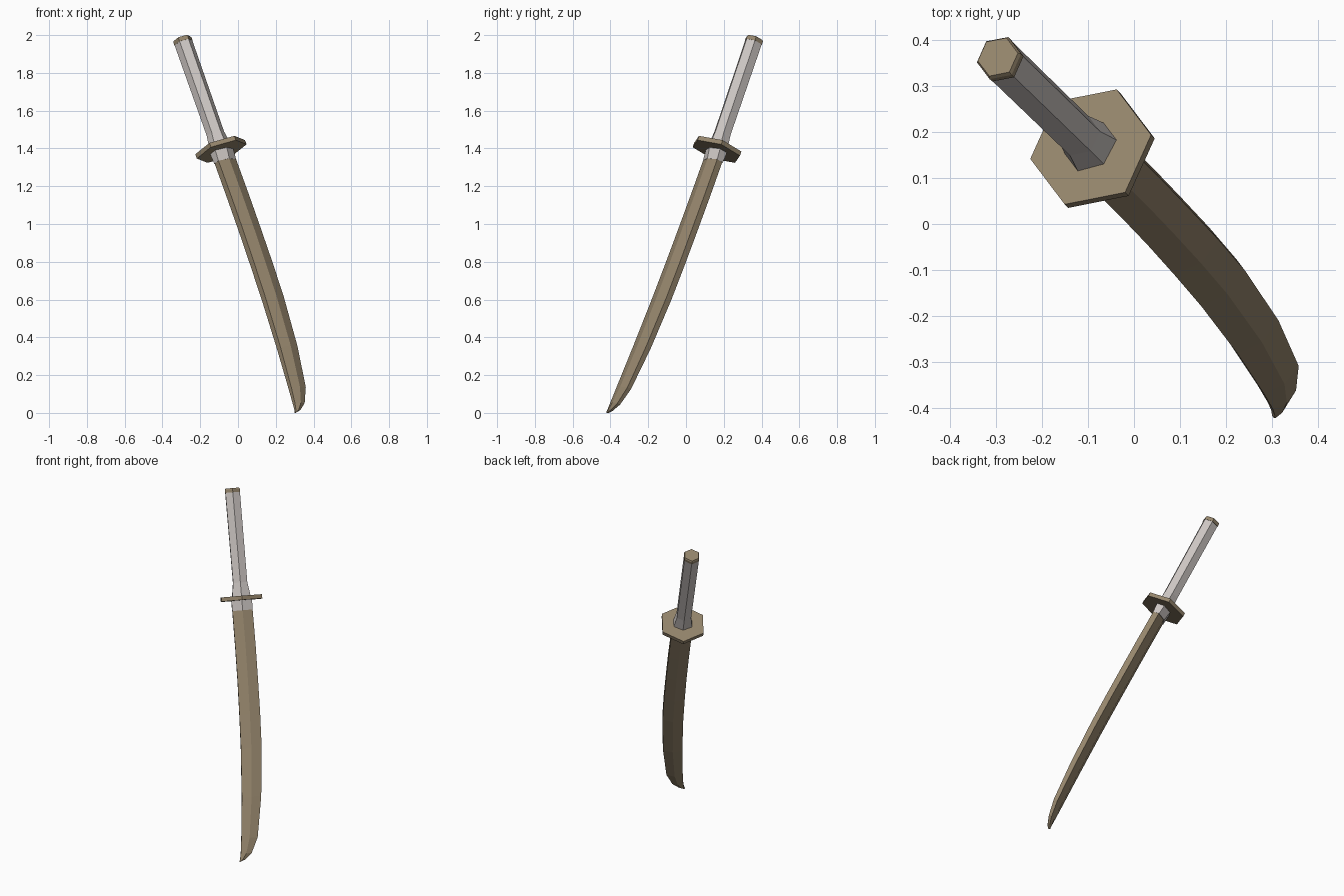
import bpy, bmesh, math
from mathutils import Vector

if "Cube" in bpy.data.objects:
    bpy.data.objects.remove(bpy.data.objects["Cube"])

# Sword frame: D runs from pommel to tip, N is the blade's flat side, W its width
D = Vector((0.316, -0.306, -0.898)).normalized()
N = Vector((0.545, -0.72, 0.43))
N = (N - N.dot(D) * D).normalized()
W = N.cross(D)
ORIGIN = Vector((-0.0944, 0.168, 1.4065))   # centre of the guard's upper face


def material(name, rgb):
    m = bpy.data.materials.new(name)
    m.diffuse_color = (*rgb, 1)
    m.use_nodes = True
    m.node_tree.nodes["Principled BSDF"].inputs["Base Color"].default_value = m.diffuse_color
    return m


BROWN = material("bronze brown", (0.30, 0.235, 0.15))
GREY = material("pale grey", (0.60, 0.56, 0.54))


def hex_loft(name, rings, mat, drift=0.0):
    """Six-sided loft; each ring is (s, w_min, w_max, half_thickness)."""
    bm = bmesh.new()
    loops = []
    for s, lo, hi, t in rings:
        mid, half = (lo + hi) / 2, (hi - lo) / 2
        loop = []
        for k in range(6):
            a = math.radians(30 + 60 * k)
            w = mid + half * math.cos(a) / math.cos(math.radians(30))
            n = t * math.sin(a) + drift * s
            loop.append(bm.verts.new(ORIGIN + w * W + n * N + s * D))
        loops.append(loop)
    for a, b in zip(loops, loops[1:]):
        for k in range(6):
            j = (k + 1) % 6
            bm.faces.new((a[k], a[j], b[j], b[k]))
    bm.faces.new(loops[0][::-1])
    bm.faces.new(loops[-1])
    bmesh.ops.recalc_face_normals(bm, faces=bm.faces)
    me = bpy.data.meshes.new(name)
    bm.to_mesh(me)
    bm.free()
    me.materials.append(mat)
    ob = bpy.data.objects.new(name, me)
    bpy.context.collection.objects.link(ob)
    return ob


def sym(s, half, t):
    return (s, -half, half, t)


# Pommel cap with a bevelled top
hex_loft("pommel_cap", [sym(-0.64, 0.040, 0.046), sym(-0.632, 0.044, 0.051),
                        sym(-0.615, 0.044, 0.051)], BROWN)
# Grip, flaring where it meets the guard
hex_loft("grip", [sym(-0.615, 0.043, 0.049), sym(-0.08, 0.042, 0.047),
                  sym(0.0, 0.054, 0.052)], GREY)
# Hexagonal guard
hex_loft("guard", [sym(0.0, 0.121, 0.138), sym(0.025, 0.121, 0.138)], BROWN)
# Collar below the guard
hex_loft("collar", [sym(0.025, 0.061, 0.050), sym(0.085, 0.0605, 0.040)], GREY)
# Curved blade closing to a point
hex_loft("blade", [
    (0.085, -0.060, 0.060, 0.037),
    (0.30, -0.061, 0.060, 0.037),
    (0.50, -0.064, 0.057, 0.037),
    (0.70, -0.070, 0.053, 0.036),
    (0.90, -0.078, 0.045, 0.035),
    (1.19, -0.097, 0.018, 0.032),
    (1.43, -0.120, -0.023, 0.025),
    (1.52, -0.131, -0.066, 0.019),
    (1.555, -0.138, -0.106, 0.013),
    (1.567, -0.144, -0.138, 0.007),
], BROWN, drift=0.016)
